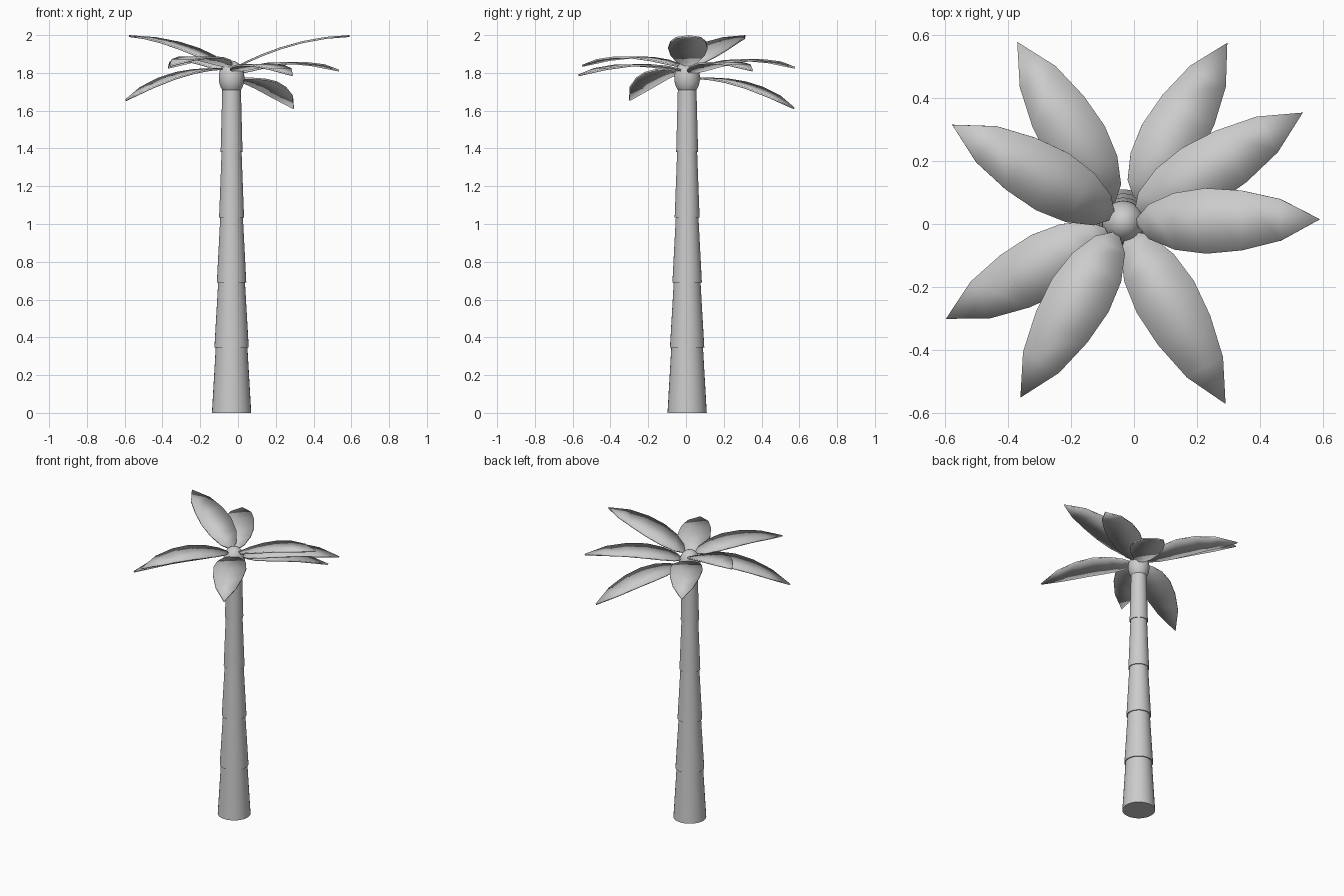
import bpy, bmesh, math
from mathutils import Vector

if "Cube" in bpy.data.objects:
    bpy.data.objects.remove(bpy.data.objects["Cube"])

CX, CY = -0.034, 0.006


def add_object(name, bm, angle):
    bmesh.ops.recalc_face_normals(bm, faces=bm.faces[:])
    mesh = bpy.data.meshes.new(name)
    bm.to_mesh(mesh)
    bm.free()
    ob = bpy.data.objects.new(name, mesh)
    bpy.context.collection.objects.link(ob)
    bpy.ops.object.select_all(action='DESELECT')
    ob.select_set(True)
    bpy.context.view_layer.objects.active = ob
    bpy.ops.object.shade_smooth_by_angle(angle=math.radians(angle))
    return ob


# Tapered trunk segments, each with a slight lip over the one below
SEGMENTS = [(0.104, 0.084), (0.091, 0.071), (0.078, 0.060), (0.066, 0.053), (0.058, 0.049)]
H = 0.345
for i, (r0, r1) in enumerate(SEGMENTS):
    bm = bmesh.new()
    bmesh.ops.create_cone(bm, cap_ends=True, segments=32, radius1=r0, radius2=r1, depth=H)
    ob = add_object(f"trunk_segment_{i + 1}", bm, 30)
    ob.location = (CX, CY, H * (i + 0.5))

# Egg-shaped crown on top of the trunk
bm = bmesh.new()
bmesh.ops.create_uvsphere(bm, u_segments=32, v_segments=16, radius=1)
bmesh.ops.scale(bm, vec=(0.068, 0.068, 0.092), verts=bm.verts[:])
ob = add_object("crown", bm, 60)
ob.location = (CX, CY, 1.773)

# Leaf outline: fraction along the length, half width
OUTLINE = [(0.0, 0.012), (0.065, 0.055), (0.205, 0.090), (0.375, 0.104),
           (0.57, 0.095), (0.785, 0.066), (1.0, 0.0)]


def leaf(name, tip, base_radius, base_z, bow):
    tip = Vector(tip)
    flat = Vector((tip.x - CX, tip.y - CY, 0)).normalized()
    side = Vector((-flat.y, flat.x, 0))
    base = Vector((CX, CY, base_z)) + flat * base_radius
    bm = bmesh.new()
    prev = None
    for t, w in OUTLINE:
        p = base.lerp(tip, t) + Vector((0, 0, bow * 4 * t * (1 - t)))
        offsets = (side * w, side * -w) if w else (side * 0,)
        row = [bm.verts.new(p + o) for o in offsets]
        if prev:
            bm.faces.new(prev + row[::-1])
        prev = row
    ob = add_object(name, bm, 40)
    mod = ob.modifiers.new("thickness", 'SOLIDIFY')
    mod.thickness = 0.01
    mod.offset = 0


# Eight leaves around the crown: tip, base radius, base height, arch
LEAVES = [
    ((0.590, 0.015, 1.995), 0.045, 1.840, 0.035),
    ((0.535, 0.353, 1.812), 0.050, 1.800, 0.047),
    ((0.295, 0.573, 1.612), 0.085, 1.770, 0.042),
    ((-0.370, 0.577, 1.827), 0.070, 1.815, 0.047),
    ((-0.577, 0.315, 1.995), 0.040, 1.835, 0.035),
    ((-0.595, -0.300, 1.655), 0.060, 1.820, 0.045),
    ((-0.360, -0.550, 1.837), 0.045, 1.835, 0.047),
    ((0.290, -0.570, 1.787), 0.040, 1.810, 0.042),
]
for i, args in enumerate(LEAVES):
    leaf(f"leaf_{i + 1}", *args)
